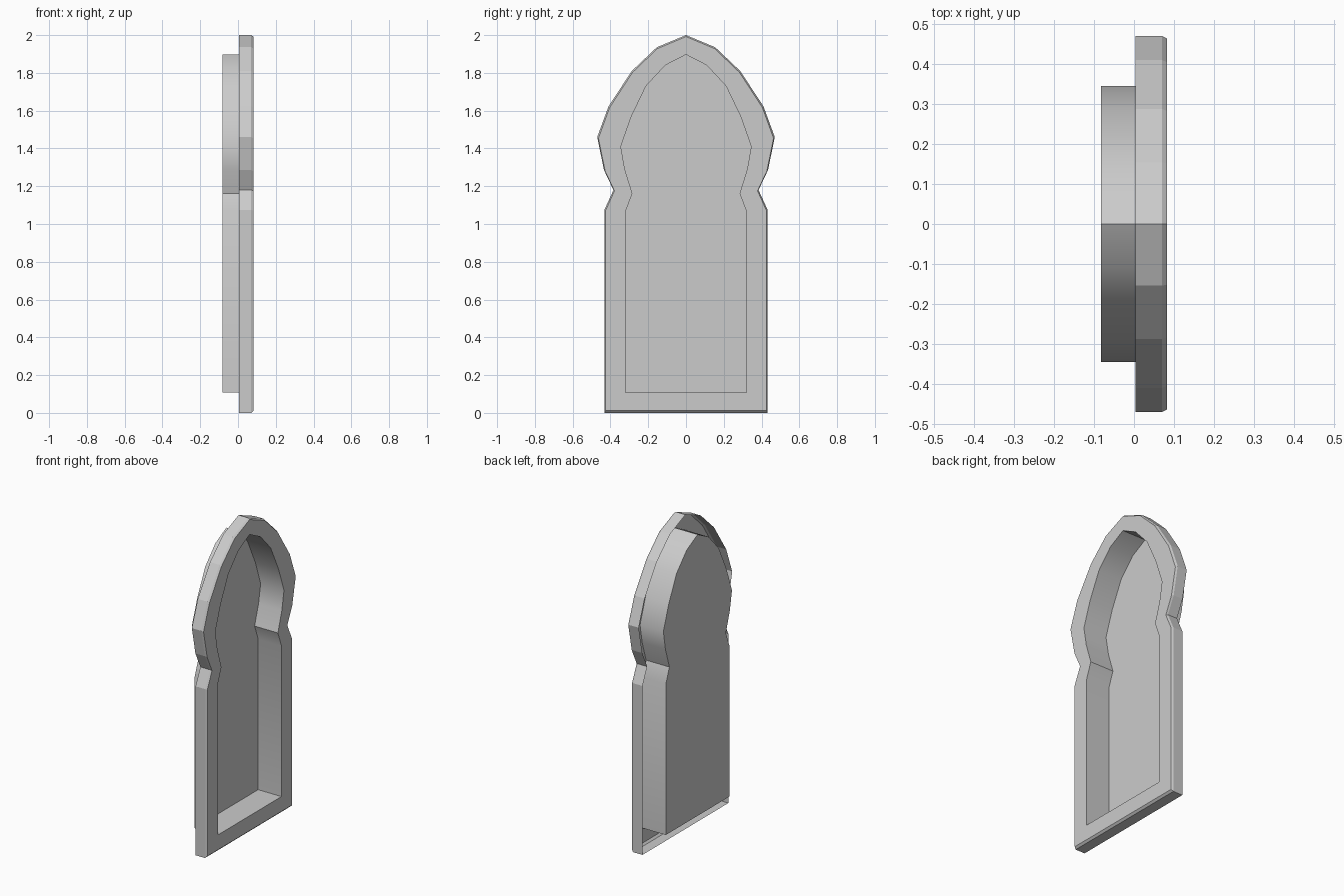
import bpy, bmesh, math

if "Cube" in bpy.data.objects:
    bpy.data.objects.remove(bpy.data.objects["Cube"], do_unlink=True)

stone = bpy.data.materials.new("grey stone")
stone.use_nodes = True
GREY = (0.6, 0.6, 0.6, 1)
stone.diffuse_color = GREY
stone.node_tree.nodes["Principled BSDF"].inputs["Base Color"].default_value = GREY

# Half outlines of the arch (y, z), from the foot up to the apex
OUTER = [(.432, 0), (.432, 1.075), (.384, 1.18), (.434, 1.285), (.47, 1.46),
         (.41, 1.623), (.287, 1.81), (.154, 1.936), (0, 2)]
INNER = [(.32, .107), (.32, 1.066), (.284, 1.162), (.324, 1.29), (.345, 1.41),
         (.291, 1.565), (.212, 1.73), (.11, 1.84), (0, 1.897)]
BACK, RIM, CHAMFER, FRONT = -.082, .004, .07, .082


def full_outline(half):
    """Mirror a half outline into a closed loop."""
    return half + [(-y, z) for y, z in reversed(half[:-1])]


def inset(half):
    """Shrink the outer outline slightly for the chamfered front edge."""
    return [(y * .986, .012 + z * .99) for y, z in half[:1]] + \
           [(y * .986, z * .996) for y, z in half[1:]]


def loft(name, sections, cap_end=False):
    """Bridge matching outlines placed at successive x positions."""
    bm = bmesh.new()
    rings = [[bm.verts.new((x, y, z)) for y, z in full_outline(half)]
             for x, half in sections]
    for a, b in zip(rings, rings[1:]):
        for i in range(len(a)):
            j = (i + 1) % len(a)
            bm.faces.new((a[i], a[j], b[j], b[i]))
    if cap_end:
        bm.faces.new(rings[-1])
    mesh = bpy.data.meshes.new(name)
    bm.to_mesh(mesh)
    bm.free()
    mesh.materials.append(stone)
    obj = bpy.data.objects.new(name, mesh)
    bpy.context.collection.objects.link(obj)
    return obj


# Open-backed surround: outer wall, chamfer and flat front border
loft("arch_frame", [(RIM, OUTER), (CHAMFER, OUTER),
                    (FRONT, inset(OUTER)), (FRONT, INNER)])

# Deep niche: side walls running back to a flat panel
niche = loft("recessed_panel", [(FRONT, INNER), (BACK, INNER)], cap_end=True)
bpy.ops.object.select_all(action='DESELECT')
niche.select_set(True)
bpy.context.view_layer.objects.active = niche
bpy.ops.object.shade_smooth_by_angle(angle=math.radians(35))
